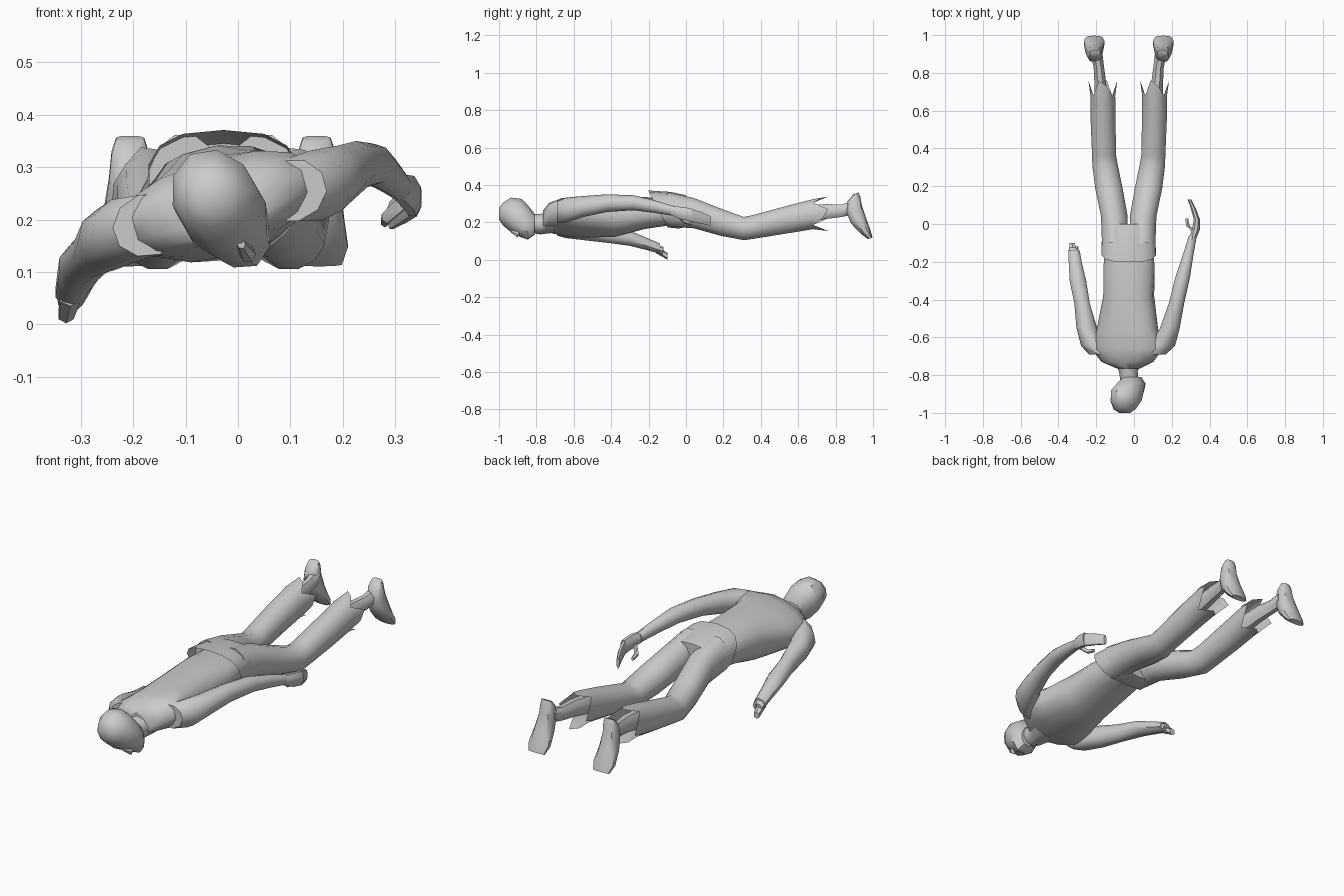
import bpy, bmesh, math
from mathutils import Vector, Matrix

MID = -0.028   # centre line of the hips and legs


def loft(name, rings, sides=10, caps=(True, True), power=1.0, jag=None, angle=40):
    """Skin rings (x, y, z, half width, half height, roll, pitch) into one tube."""
    bm = bmesh.new()
    rows = []
    for k, r in enumerate(rings):
        x, y, z, rx, rz = r[:5]
        roll = r[5] if len(r) > 5 else 0
        pitch = r[6] if len(r) > 6 else 0
        rot = Matrix.Rotation(math.radians(pitch), 3, 'X') @ Matrix.Rotation(math.radians(-roll), 3, 'Y')
        row = []
        for i in range(sides):
            a = 2 * math.pi * (i + 0.5) / sides
            c, s = math.cos(a), math.sin(a)
            p = Vector((rx * math.copysign(abs(c) ** power, c), 0,
                        rz * math.copysign(abs(s) ** power, s)))
            if jag and k == len(rings) - 1:
                out = jag[i % len(jag)]
                p *= 1 + 2.2 * max(out, 0)
                p.y += out
            row.append(bm.verts.new(Vector((x, y, z)) + rot @ p))
        rows.append(row)
    for a, b in zip(rows, rows[1:]):
        for i in range(sides):
            j = (i + 1) % sides
            bm.faces.new((a[i], a[j], b[j], b[i]))
    if caps[0]:
        bm.faces.new(rows[0])
    if caps[1]:
        bm.faces.new(rows[-1])
    bmesh.ops.recalc_face_normals(bm, faces=bm.faces)
    me = bpy.data.meshes.new(name)
    bm.to_mesh(me)
    bm.free()
    ob = bpy.data.objects.new(name, me)
    bpy.context.collection.objects.link(ob)
    bpy.ops.object.select_all(action='DESELECT')
    ob.select_set(True)
    bpy.context.view_layer.objects.active = ob
    bpy.ops.object.shade_smooth_by_angle(angle=math.radians(angle))
    return ob


# Head, rolled to one side, face down
loft("head", [(-.05, -1.0, .245, .03, .03, 30), (-.05, -.98, .245, .06, .06, 30),
              (-.042, -.935, .24, .082, .098, 30), (-.033, -.88, .223, .083, .112, 30),
              (-.015, -.845, .20, .068, .102, 30), (-.01, -.81, .19, .045, .062, 30)])
loft("nose", [(.005, -.935, .155, .008, .012, 30), (.018, -.90, .135, .016, .018, 30),
              (.012, -.885, .15, .014, .01, 30)], 6)
loft("neck", [(-.02, -.86, .20, .05, .05), (-.03, -.78, .19, .052, .054),
              (-.032, -.70, .21, .09, .065)])

# Torso, right shoulder raised
loft("torso", [(-.03, -.765, .21, .06, .055, 10), (-.035, -.73, .225, .14, .07, 15),
               (-.035, -.66, .23, .195, .085, 16), (-.035, -.56, .225, .165, .097, 15),
               (-.028, -.38, .232, .135, .11, 7), (-.026, -.22, .25, .138, .085),
               (-.028, -.05, .26, .12, .07)], 14, power=.85)

# Arms
loft("raised_arm", [(.10, -.69, .255, .07, .06, 15), (.15, -.645, .265, .068, .068, 10),
                    (.19, -.55, .285, .055, .056), (.225, -.42, .303, .043, .047),
                    (.258, -.28, .305, .041, .04), (.285, -.17, .285, .03, .034),
                    (.312, -.06, .26, .022, .026)])
loft("low_arm", [(-.17, -.69, .19, .07, .06, 20), (-.215, -.645, .18, .066, .064, 25),
                 (-.25, -.55, .162, .054, .06, 20), (-.275, -.42, .137, .043, .046),
                 (-.297, -.30, .115, .046, .04), (-.31, -.21, .085, .037, .033),
                 (-.318, -.14, .06, .032, .027)])

# Hands: palm, fingers and thumb
loft("raised_palm", [(.308, -.08, .262, .022, .026), (.328, -.03, .25, .022, .036),
                     (.334, .03, .24, .018, .038)], 8)
loft("raised_fingers", [(.334, .02, .24, .017, .037), (.315, .08, .225, .015, .034),
                        (.293, .13, .208, .010, .028)], 8)
loft("raised_thumb", [(.318, -.04, .235, .014, .014), (.285, -.01, .205, .012, .012),
                      (.277, -.055, .20, .009, .009)][:2] + [(.28, .03, .195, .008, .01)], 6)
loft("low_palm", [(-.315, -.16, .068, .033, .028), (-.32, -.125, .045, .025, .022)], 8)
loft("low_fingers", [(-.32, -.16, .055, .022, .02), (-.328, -.10, .02, .016, .018)], 6, power=.8)
loft("low_thumb", [(-.30, -.18, .07, .014, .018), (-.302, -.12, .055, .009, .014)], 6)

# Trousers: open waistband plus two legs with torn cuffs
loft("trouser_waist", [(MID, -.15, .272, .146, .112, 0, 28), (MID, -.06, .265, .145, .10, 0, 12),
                       (MID, .0, .26, .135, .085)], 14, (False, True), .75)
for side, s in (("left", -1), ("right", 1)):
    def at(off, *rest):
        return (MID + s * off,) + rest
    loft(side + "_trouser_leg",
         [at(.074, -.10, .27, .07, .095), at(.076, .04, .25, .073, .084),
          at(.105, .19, .20, .075, .075), at(.125, .31, .167, .07, .064),
          at(.13, .36, .176, .066, .066), at(.136, .55, .217, .068, .077),
          at(.137, .68, .244, .068, .083), at(.137, .70, .246, .07, .084)],
         12, (True, False), jag=(.06, -.02, .03))
    loft(side + "_shin", [at(.14, .60, .235, .042, .05), at(.15, .74, .258, .034, .044),
                          at(.158, .83, .262, .03, .036), at(.17, .90, .28, .034, .04)], 8)
    # Foot from heel down to toes
    loft(side + "_foot",
         [at(.178, .908, .355, .028, .014, 0, -70), at(.178, .898, .325, .037, .036, 0, -70),
          at(.18, .898, .275, .04, .045, 0, -70), at(.183, .922, .21, .048, .043, 0, -70),
          at(.183, .96, .15, .057, .028, 0, -70), at(.183, .985, .115, .045, .013, 0, -70)],
         10, power=.85)
